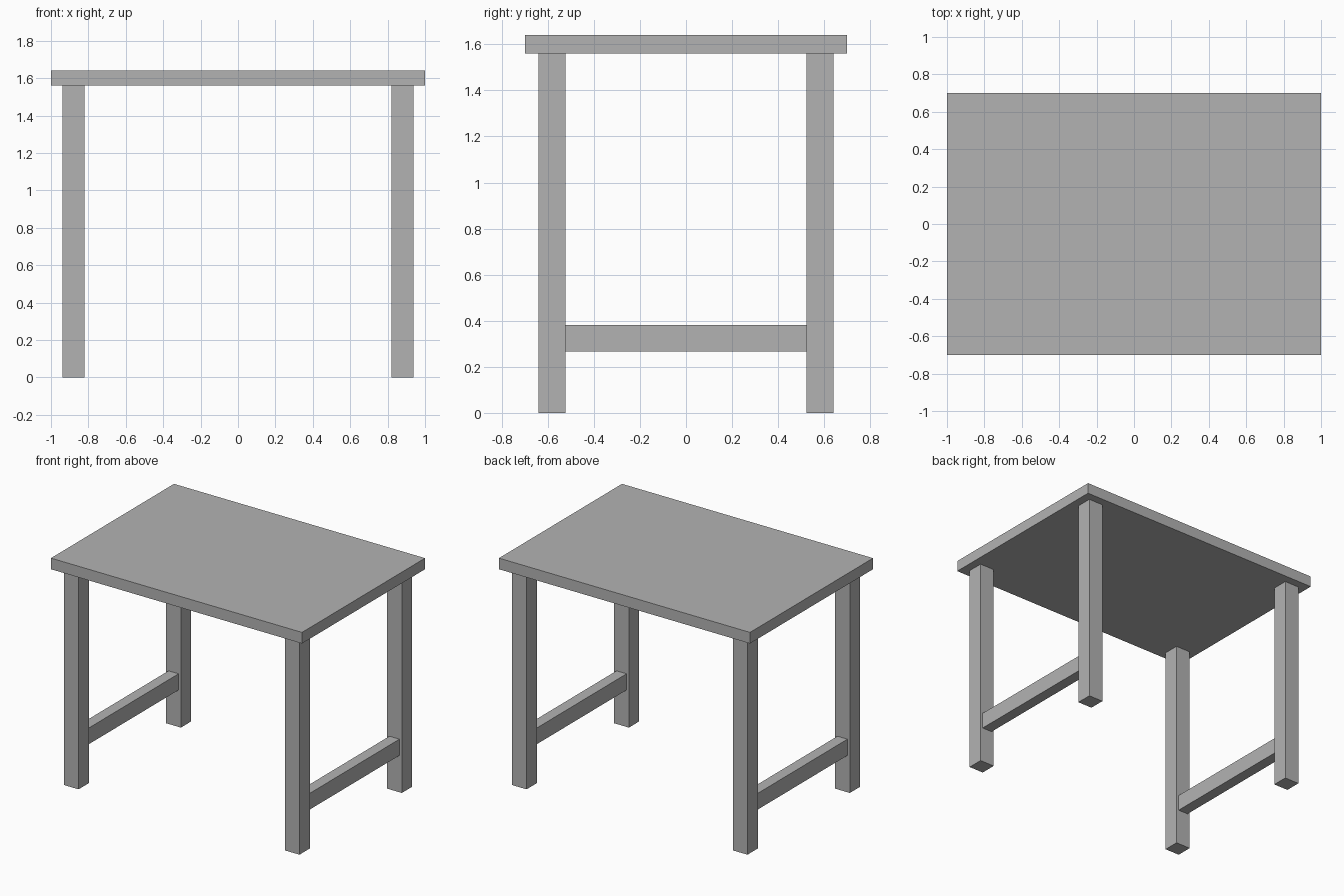
import bpy

# Remove the default cube if present
old = bpy.data.objects.get("Cube")
if old:
    bpy.data.objects.remove(old, do_unlink=True)

# Single grey material
GREY = (0.45, 0.45, 0.45, 1.0)
grey = bpy.data.materials.new("plain grey")
grey.use_nodes = True
grey.diffuse_color = GREY
grey.node_tree.nodes["Principled BSDF"].inputs["Base Color"].default_value = GREY


def box(name, centre, size):
    """Add a flat-faced box with the given centre and full size."""
    bpy.ops.mesh.primitive_cube_add(size=1, location=centre)
    obj = bpy.context.object
    obj.name = name
    obj.scale = size
    bpy.ops.object.transform_apply(location=False, rotation=False, scale=True)
    obj.data.materials.append(grey)
    return obj


LENGTH, DEPTH, HEIGHT = 2.0, 1.4, 1.64
TOP_THICK = 0.08
LEG = 0.117
LEG_X, LEG_Y = 0.88, 0.582
LEG_HEIGHT = HEIGHT - TOP_THICK

# Table top
box("table_top", (0, 0, HEIGHT - TOP_THICK / 2), (LENGTH, DEPTH, TOP_THICK))

for side, sx in (("left", 1), ("right", -1)):
    # Square legs, front and back
    for end, sy in (("front", -1), ("back", 1)):
        box(f"{end}_{side}_leg", (sx * LEG_X, sy * LEG_Y, LEG_HEIGHT / 2),
            (LEG, LEG, LEG_HEIGHT))
    # Side stretcher spanning between the legs
    box(f"{side}_stretcher", (sx * LEG_X, 0, 0.324),
        (0.08, 2 * LEG_Y - LEG, 0.117))
